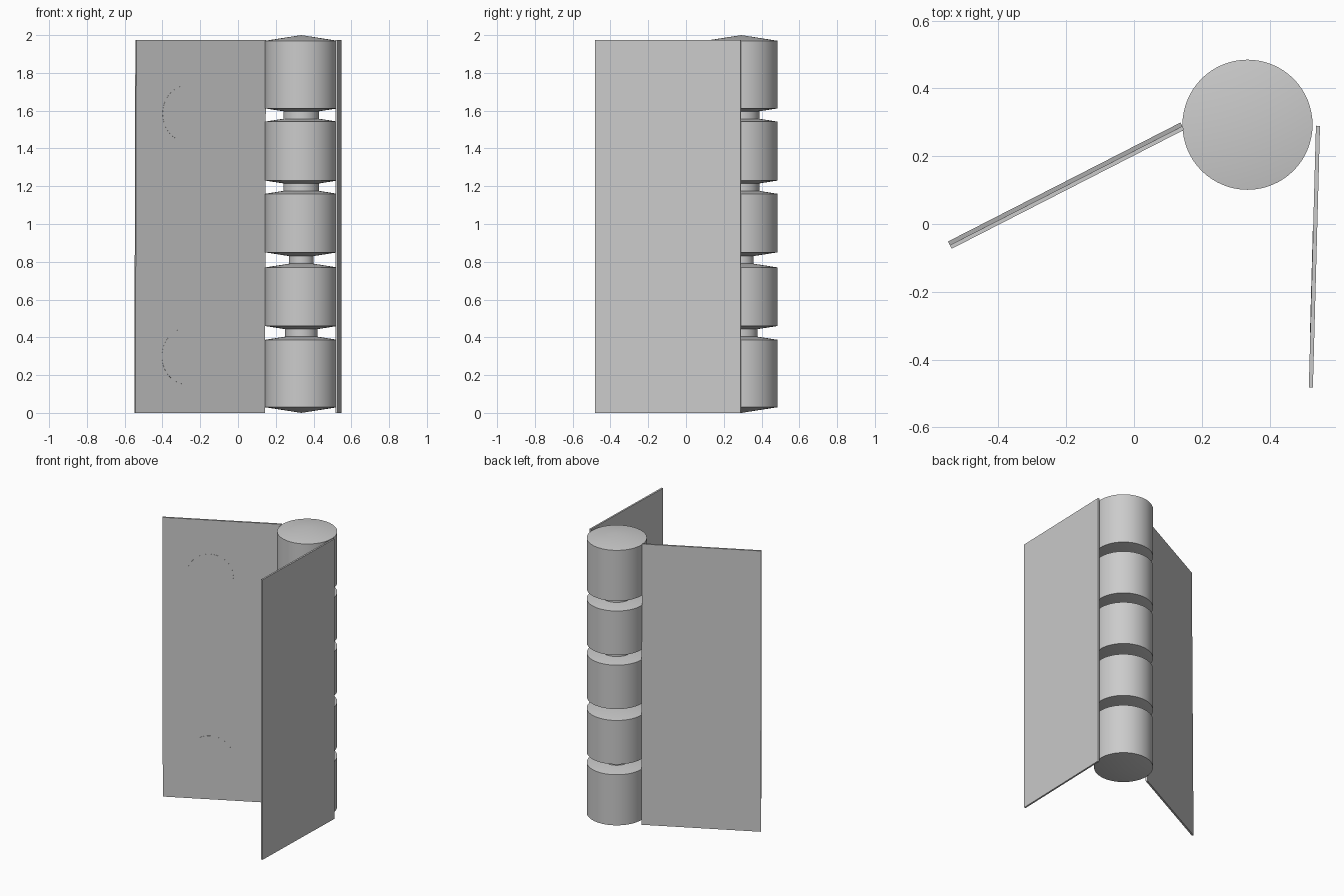
import bpy, bmesh, math
from mathutils import Matrix, Vector

if "Cube" in bpy.data.objects:
    bpy.data.objects.remove(bpy.data.objects["Cube"])

CX, CY, R, CONE = 0.335, 0.293, 0.192, 0.03


def finish(bm, name, smooth=False):
    bmesh.ops.recalc_face_normals(bm, faces=bm.faces)
    me = bpy.data.meshes.new(name)
    bm.to_mesh(me)
    bm.free()
    ob = bpy.data.objects.new(name, me)
    bpy.context.collection.objects.link(ob)
    if smooth:
        bpy.ops.object.select_all(action='DESELECT')
        ob.select_set(True)
        bpy.context.view_layer.objects.active = ob
        # low angle keeps the shallow rim edges crisp
        bpy.ops.object.shade_smooth_by_angle(angle=math.radians(30))
    return ob


def lathe(name, profile, segs=64):
    bm = bmesh.new()
    vs = [bm.verts.new((r, 0, z)) for r, z in profile]
    es = [bm.edges.new(p) for p in zip(vs, vs[1:])]
    bmesh.ops.spin(bm, geom=vs + es, cent=(0, 0, 0), axis=(0, 0, 1),
                   angle=math.tau, steps=segs)
    bmesh.ops.remove_doubles(bm, verts=bm.verts, dist=1e-5)
    bmesh.ops.translate(bm, verts=bm.verts, vec=(CX, CY, 0))
    return finish(bm, name, True)


# Barrel knuckles with shallow conical ends
knuckles = [(0.03, 0.387), (0.46, 0.77), (0.85, 1.16), (1.23, 1.542), (1.612, 1.97)]
for i, (a, b) in enumerate(knuckles):
    lathe(f"knuckle_{i + 1}", [(0, a - CONE), (R, a), (R, b), (0, b + CONE)])

# Pin sections showing in the gaps
for i, r in enumerate((0.085, 0.065, 0.095, 0.095)):
    a, b = knuckles[i][1], knuckles[i + 1][0]
    lathe(f"pin_{i + 1}", [(0, a), (r, a), (r, b), (0, b)])


def leaf(name, start, end, front, lean, centre):
    """Thin plate: start/end lie on the front face at the top; lean shifts the foot back."""
    s, e = Vector((*start, 0)), Vector((*end, 0))
    d = (e - s).normalized()
    n = Vector((d.y, -d.x, 0)) * front
    H, T = 1.975, 0.012
    foot = -n * lean
    up = (Vector((0, 0, H)) - foot).normalized()
    bm = bmesh.new()
    bmesh.ops.create_cube(bm, size=1)
    for v in bm.verts:
        p = s + d * ((v.co.x + .5) * (e - s).length) - n * ((v.co.y + .5) * T)
        t = v.co.z + .5
        v.co = p + foot * (1 - t) + Vector((0, 0, H * t))
    finish(bm, name)
    # Almost flush screw discs on the inner face
    normal = d.cross(up) * front
    for label, z in (("lower", 0.30), ("upper", 1.585)):
        c = s + d * centre + foot * (1 - z / H) + Vector((0, 0, z))
        bm = bmesh.new()
        bmesh.ops.create_cone(bm, cap_ends=True, segments=48, radius1=0.15,
                              radius2=0.15, depth=0.003)
        rot = normal.to_track_quat('Z', 'Y').to_matrix().to_4x4()
        bmesh.ops.transform(bm, matrix=Matrix.Translation(c - normal * 0.0005) @ rot,
                            verts=bm.verts)
        finish(bm, f"{name}_{label}_disc", True)


# Two hinge leaves
leaf("left_leaf", (-0.538, -0.073), (0.148, 0.278), 1, 0.012, 0.307)
leaf("right_leaf", (0.516, -0.482), (0.537, 0.290), -1, 0.0, 0.312)
